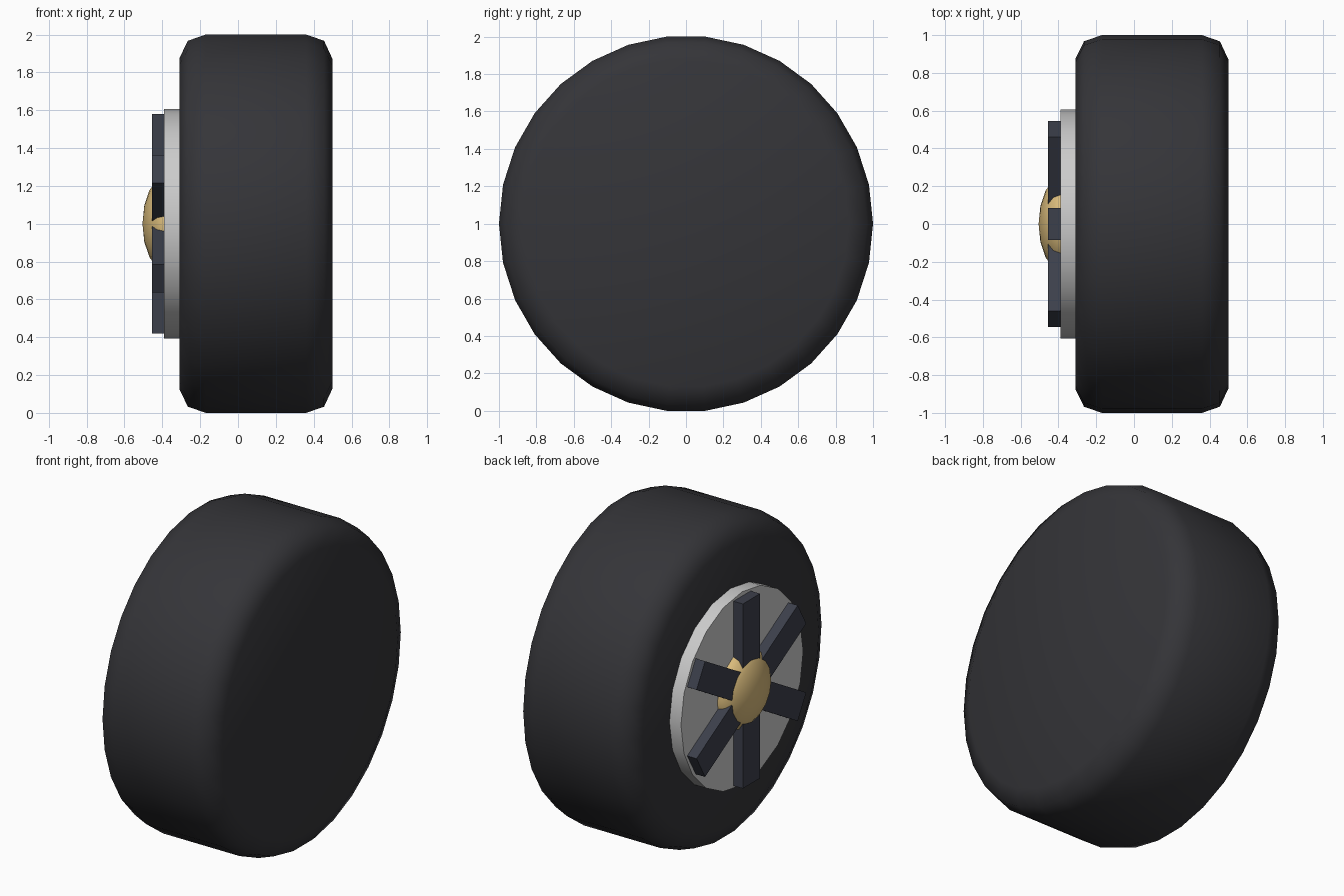
import bpy, bmesh, math
from mathutils import Matrix, Vector

if "Cube" in bpy.data.objects:
    bpy.data.objects.remove(bpy.data.objects["Cube"])

CENTRE = 1.0  # axle height


def material(name, rgb):
    m = bpy.data.materials.new(name)
    m.diffuse_color = (*rgb, 1)
    m.use_nodes = True
    m.node_tree.nodes["Principled BSDF"].inputs["Base Color"].default_value = m.diffuse_color
    return m


RUBBER = material("rubber", (0.035, 0.035, 0.04))
DARK = material("dark_metal", (0.045, 0.05, 0.07))
GOLD = material("brass", (0.70, 0.50, 0.20))


def finish(name, bm, mat=None, smooth=None):
    bmesh.ops.recalc_face_normals(bm, faces=bm.faces)
    me = bpy.data.meshes.new(name)
    bm.to_mesh(me)
    bm.free()
    ob = bpy.data.objects.new(name, me)
    bpy.context.collection.objects.link(ob)
    ob.location.z = CENTRE
    if mat:
        me.materials.append(mat)
    if smooth:
        bpy.ops.object.select_all(action='DESELECT')
        ob.select_set(True)
        bpy.context.view_layer.objects.active = ob
        bpy.ops.object.shade_smooth_by_angle(angle=math.radians(smooth))
    return ob


def lathe(name, profile, sides, mat=None, smooth=None):
    """Turn (x, radius) points about the x axis and cap both ends."""
    bm = bmesh.new()
    rings = []
    for x, r in profile:
        rings.append([bm.verts.new((x, r * math.cos(2 * math.pi * i / sides),
                                    r * math.sin(2 * math.pi * i / sides)))
                      for i in range(sides)])
    for a, b in zip(rings, rings[1:]):
        for i in range(sides):
            j = (i + 1) % sides
            bm.faces.new((a[i], a[j], b[j], b[i]))
    bm.faces.new(rings[0])
    bm.faces.new(rings[-1])
    return finish(name, bm, mat, smooth)


# Tyre: wide drum with rounded shoulders and closed sides
tyre = lathe("tyre", [(-0.31, 0.875), (-0.265, 0.967), (-0.17, 1.0),
                      (0.36, 1.0), (0.455, 0.967), (0.5, 0.87)],
             30, RUBBER, 60)
tyre.scale.z = 1 / math.cos(math.pi / 30)  # flat at the bottom touches z = 0

# Rim disc
lathe("rim_disc", [(-0.39, 0.607), (-0.29, 0.607)], 20, None, 30)

# Six radial spokes
for k in range(6):
    bm = bmesh.new()
    bmesh.ops.create_cube(bm, size=1)
    bmesh.ops.scale(bm, vec=(0.075, 0.17, 0.54), verts=bm.verts)
    bmesh.ops.translate(bm, vec=(-0.4175, 0, 0.31), verts=bm.verts)
    bmesh.ops.rotate(bm, cent=Vector(), verts=bm.verts,
                     matrix=Matrix.Rotation(k * math.pi / 3, 3, 'X'))
    finish("spoke_%d" % (k + 1), bm, DARK)

# Domed hub cap
bm = bmesh.new()
bmesh.ops.create_uvsphere(bm, u_segments=16, v_segments=8, radius=1)
bmesh.ops.scale(bm, vec=(0.25, 0.25, 0.125), verts=bm.verts)
bmesh.ops.rotate(bm, cent=Vector(), verts=bm.verts,
                 matrix=Matrix.Rotation(math.pi / 2, 3, 'Y'))
bmesh.ops.translate(bm, vec=(-0.38, 0, 0), verts=bm.verts)
finish("hub_cap", bm, GOLD, 60)
